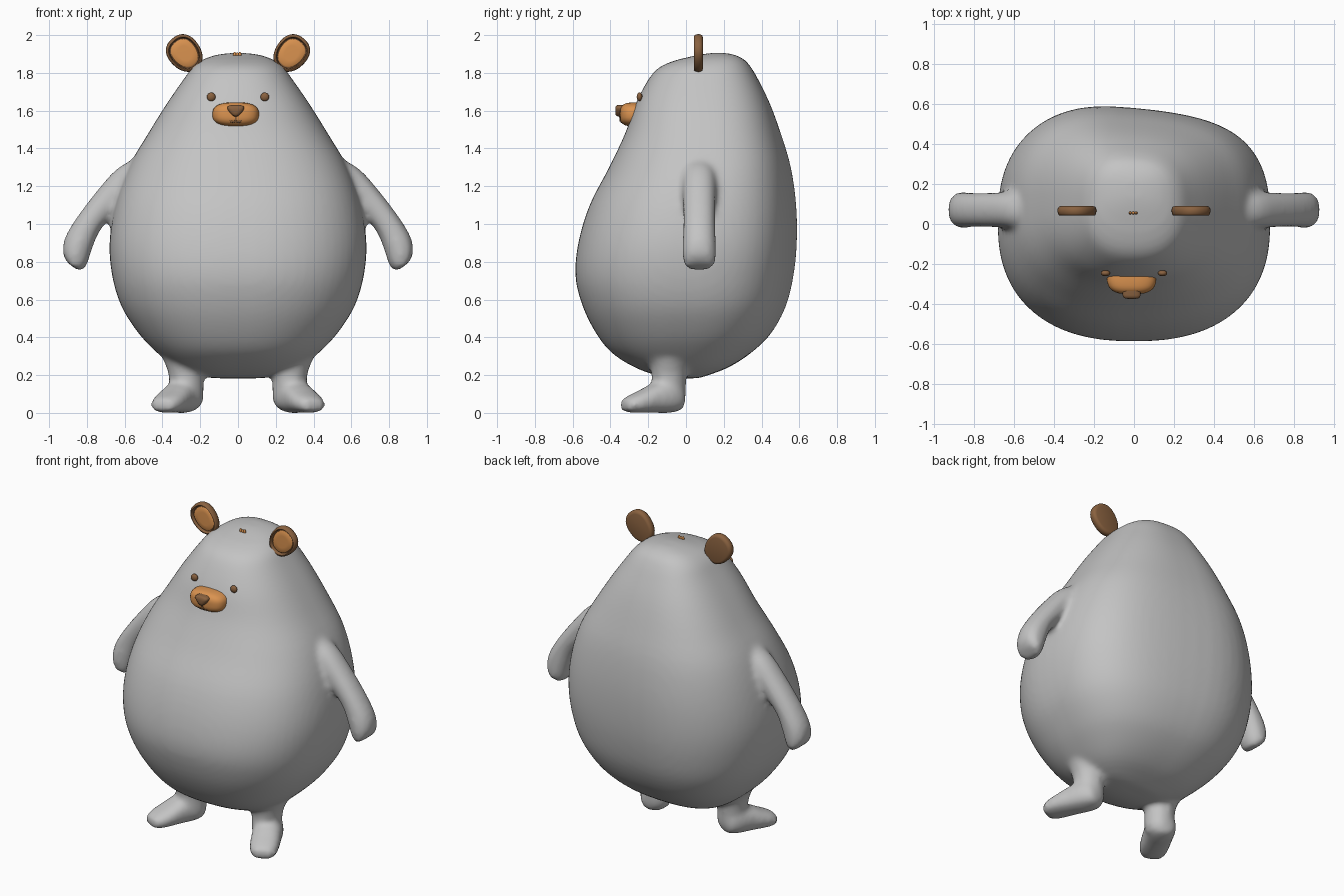
import bpy, bmesh, math
from mathutils import Vector

if "Cube" in bpy.data.objects:
    bpy.data.objects.remove(bpy.data.objects["Cube"])


def material(name, rgb):
    m = bpy.data.materials.new(name)
    m.diffuse_color = (*rgb, 1)
    m.use_nodes = True
    m.node_tree.nodes["Principled BSDF"].inputs["Base Color"].default_value = m.diffuse_color
    return m


GREY = material("soft grey", (0.55, 0.55, 0.55))
BROWN = material("brown", (0.25, 0.12, 0.05))
ORANGE = material("warm orange", (0.70, 0.29, 0.08))


def catmull(rows, steps):
    """Smoothly add rows between the given ones."""
    out = []
    for i in range(len(rows) - 1):
        a, b, c, d = (rows[min(max(i + k, 0), len(rows) - 1)] for k in (-1, 0, 1, 2))
        for j in range(steps):
            t = j / steps
            out.append([0.5 * (2 * q + (r - p) * t + (2 * p - 5 * q + 4 * r - s) * t * t
                               + (3 * q - p - 3 * r + s) * t ** 3)
                        for p, q, r, s in zip(a, b, c, d)])
    return out + [rows[-1]]


def loft(bm, rows, n=2.0, n_back=None, egg=0.0, steps=1, seg=32):
    """Closed skin through superellipse rings; a row is centre, half axis u, half axis v."""
    rings = []
    for r in catmull(rows, steps):
        c, u, v = Vector(r[0:3]), Vector(r[3:6]), Vector(r[6:9])
        ring = []
        for i in range(seg):
            a = 2 * math.pi * i / seg
            ca, sa = math.cos(a), math.sin(a)
            e = 2 / (n_back if n_back and sa > 0 else n)
            x = math.copysign(abs(ca) ** e, ca)
            y = math.copysign(abs(sa) ** e, sa)
            ring.append(bm.verts.new(c + u * x * (1 + egg * y) + v * y))
        rings.append(ring)
    for p, q in zip(rings, rings[1:]):
        for i in range(seg):
            k = (i + 1) % seg
            bm.faces.new((p[i], p[k], q[k], q[i]))
    bm.faces.new(rings[0])
    bm.faces.new(rings[-1])


def finish(bm, name, mat, angle=50):
    bmesh.ops.recalc_face_normals(bm, faces=bm.faces)
    me = bpy.data.meshes.new(name)
    bm.to_mesh(me)
    bm.free()
    me.materials.append(mat)
    me.shade_smooth()
    me.set_sharp_from_angle(angle=math.radians(angle))
    ob = bpy.data.objects.new(name, me)
    bpy.context.collection.objects.link(ob)
    return ob


def ball(name, mat, loc, size):
    bm = bmesh.new()
    bmesh.ops.create_uvsphere(bm, u_segments=20, v_segments=12, radius=1)
    for v in bm.verts:
        v.co = Vector(loc) + Vector(v.co[k] * size[k] for k in range(3))
    return finish(bm, name, mat)


# Body: height, half width, front y, back y
profile = [(.183, .11, -.05, .06), (.197, .22, -.15, .11), (.243, .33, -.275, .228),
           (.32, .43, -.395, .345), (.42, .525, -.475, .445), (.56, .615, -.545, .52),
           (.72, .665, -.585, .56), (.9, .68, -.57, .578), (1.1, .65, -.51, .575),
           (1.3, .58, -.407, .548), (1.48, .475, -.322, .497), (1.64, .375, -.265, .44),
           (1.77, .285, -.196, .378), (1.83, .24, -.14, .343), (1.865, .195, -.06, .315),
           (1.885, .15, .02, .283), (1.898, .1, .08, .25), (1.905, .04, .13, .21)]
bm = bmesh.new()
loft(bm, [(0, (f + b) / 2, z, a, 0, 0, 0, (b - f) / 2, 0) for z, a, f, b in profile],
     n=2.38, n_back=2.65, steps=4, seg=64)
for v in bm.verts:                       # the back is slightly lopsided
    v.co.y -= 0.035 * math.sin(math.pi * v.co.x / .68) * max(v.co.y, 0)

for s in (-1, 1):
    # Arms: x, z, radius
    path = [(.46, 1.32, .07), (.57, 1.24, .088), (.68, 1.135, .077), (.785, 1.01, .07),
            (.84, .905, .08), (.860, .845, .081), (.872, .80, .068), (.876, .775, .035)]
    loft(bm, [(s * x, .07, z, s * .8 * r, 0, .6 * r, 0, r * .35 + .06, 0)
              for x, z, r in path], n=2.2, steps=3)
    # Legs: height, x, y, radius
    leg = [(.33, .29, -.085, .12), (.28, .285, -.085, .11), (.22, .277, -.09, .095),
           (.15, .272, -.09, .09), (.07, .27, -.09, .087), (.03, .27, -.09, .07)]
    loft(bm, [(s * x, y, z, r, 0, 0, 0, r, 0) for z, x, y, r in leg], steps=2)
    # Feet, turned outward: distance, half width, centre height, half height
    foot = [(-.045, .035, .07, .03), (-.03, .07, .075, .062), (.03, .09, .088, .088),
            (.12, .09, .079, .079), (.2, .09, .060, .060), (.265, .08, .046, .045),
            (.30, .052, .04, .03)]
    loft(bm, [(s * (.27 + .45 * t), -.06 - .9 * t, z, s * .9 * w, .42 * w, 0, 0, 0, h)
              for t, w, z, h in foot], n=2.4, steps=2)
body = finish(bm, "body", GREY, 180)
rm = body.modifiers.new("merge limbs", "REMESH")
rm.mode = "VOXEL"
rm.voxel_size = 0.017
rm.use_smooth_shade = True
sm = body.modifiers.new("blend joins", "SMOOTH")
sm.factor = 0.5
sm.iterations = 8

# Ears: rounded dishes with an inset inner plate
ca, sa = math.cos(math.radians(50)), math.sin(math.radians(50))


def ear_rows(s, steps):
    return [(s * .282, y, 1.903, s * sa * .086 * k, 0, -ca * .086 * k,
             s * ca * .103 * k, 0, sa * .103 * k) for y, k in steps]


for s, side in ((-1, "left"), (1, "right")):
    bm = bmesh.new()
    loft(bm, ear_rows(s, [(.090, .80), (.086, .93), (.076, .99), (.065, 1), (.052, .98),
                          (.043, .92), (.042, .86), (.048, .81), (.062, .79)]),
         n=2.25, egg=.08, seg=40)
    finish(bm, "ear_" + side, BROWN)
    bm = bmesh.new()
    loft(bm, ear_rows(s, [(.065, .74), (.055, .74), (.052, .70), (.051, .4)]),
         n=2.25, egg=.08, seg=40)
    finish(bm, "ear_inner_" + side, ORANGE)
    ball("eye_" + side, BROWN, (s * .142, -.246, 1.673), (.023, .015, .023))

# Muzzle
bm = bmesh.new()
loft(bm, [(-.012, y, 1.58, .123 * k, 0, 0, 0, 0, .064 * j) for y, k, j in
          [(-.20, .95, .95), (-.265, 1, 1), (-.295, .98, .98), (-.318, .90, .92),
           (-.335, .75, .78), (-.346, .52, .55), (-.350, .25, .28)]],
     n=2.7, steps=2, seg=40)
finish(bm, "muzzle", ORANGE)

# Nose: rounded triangle, wide at the top
bm = bmesh.new()
loft(bm, [(-.012, y, 1.600, .039 * k, 0, 0, 0, 0, .031 * k) for y, k in
          [(-.31, 1), (-.355, 1), (-.366, .92), (-.372, .7), (-.374, .3)]],
     n=2.5, egg=.5)
finish(bm, "nose", BROWN)

# Mouth: short upright line and a shallow double curve
cu = bpy.data.curves.new("mouth", "CURVE")
cu.dimensions = "3D"
cu.bevel_depth = .006
cu.bevel_resolution = 2
cu.use_fill_caps = True
for pts in ([(-.012, -.349, 1.58), (-.012, -.345, 1.543)],
            [(-.043, -.342, 1.551), (-.035, -.341, 1.543), (-.024, -.341, 1.540),
             (-.012, -.343, 1.545), (0, -.341, 1.540), (.011, -.341, 1.543),
             (.019, -.342, 1.551)]):
    sp = cu.splines.new("POLY")
    sp.points.add(len(pts) - 1)
    for p, co in zip(sp.points, pts):
        p.co = (*co, 1)
cu.materials.append(BROWN)
bpy.context.collection.objects.link(bpy.data.objects.new("mouth", cu))

# Tiny tuft on the crown
for i, x in enumerate((-.018, -.004, .010)):
    ball("tuft_%d" % (i + 1), ORANGE, (x, .055, 1.896), (.008, .007, .016 if i != 1 else .012))
